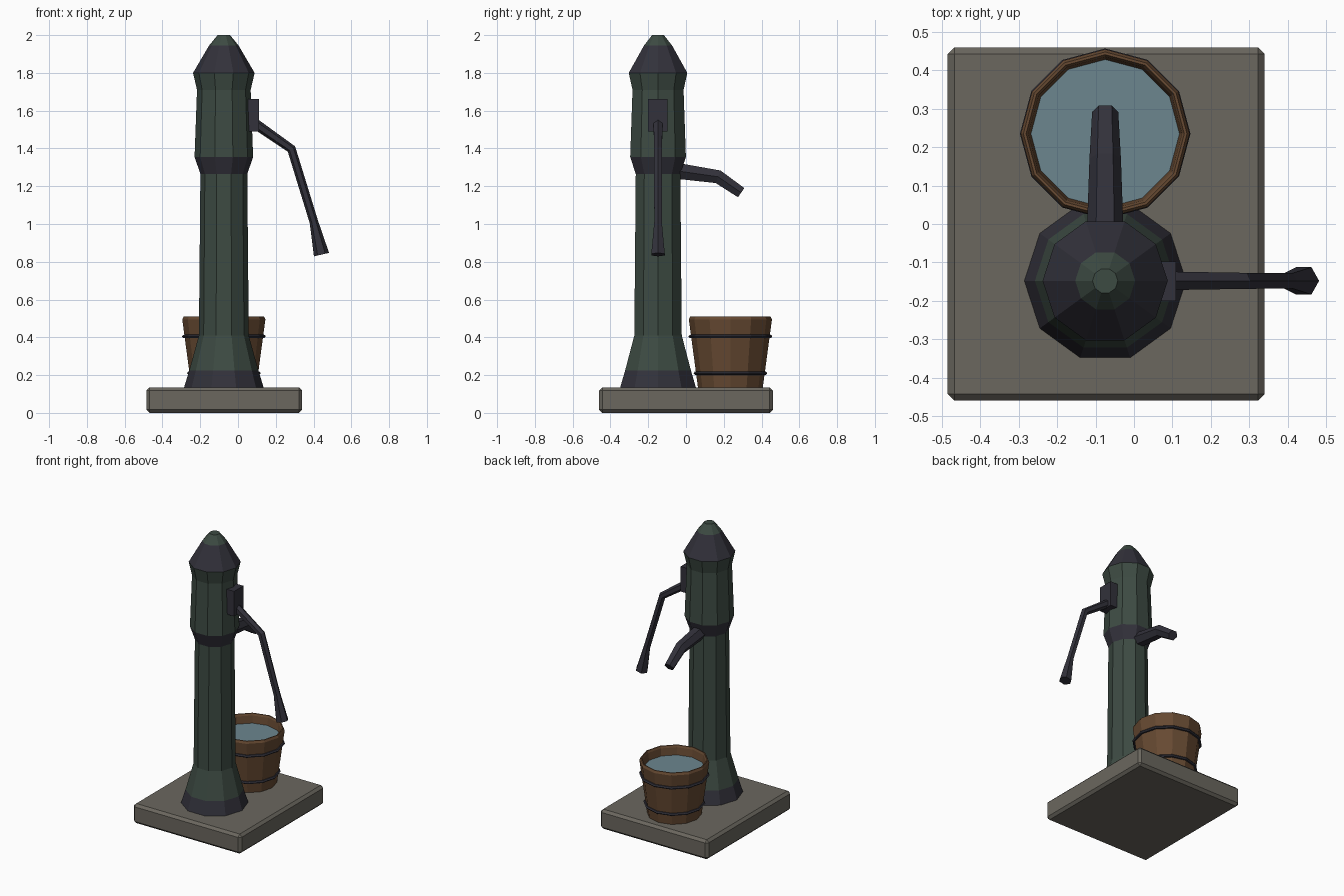
import bpy, bmesh, math
from mathutils import Vector

cube = bpy.data.objects.get("Cube")
if cube:
    bpy.data.objects.remove(cube, do_unlink=True)


def material(name, rgb):
    m = bpy.data.materials.new(name)
    m.use_nodes = True
    m.diffuse_color = (*rgb, 1)
    bsdf = next(n for n in m.node_tree.nodes if n.type == 'BSDF_PRINCIPLED')
    bsdf.inputs["Base Color"].default_value = (*rgb, 1)
    return m


STONE = material("stone", (0.145, 0.135, 0.113))
GREEN = material("green paint", (0.046, 0.069, 0.055))
IRON = material("dark iron", (0.032, 0.031, 0.043))
WOOD = material("bucket wood", (0.135, 0.068, 0.032))
WATER = material("water", (0.15, 0.24, 0.275))

PUMP = Vector((-0.075, -0.148, 0))
BUCKET = Vector((-0.075, 0.235, 0))


def finish(name, bm, *mats):
    bmesh.ops.recalc_face_normals(bm, faces=bm.faces)
    me = bpy.data.meshes.new(name)
    bm.to_mesh(me)
    bm.free()
    for m in mats:
        me.materials.append(m)
    ob = bpy.data.objects.new(name, me)
    bpy.context.collection.objects.link(ob)
    return ob


def skin(bm, rings, cap=True):
    """Bridge a list of point rings with quads; return the faces per band."""
    loops = [[bm.verts.new(p) for p in ring] for ring in rings]
    n = len(loops[0])
    bands = []
    for a, b in zip(loops, loops[1:]):
        bands.append([bm.faces.new((a[i], a[(i + 1) % n], b[(i + 1) % n], b[i]))
                      for i in range(n)])
    if cap:
        bm.faces.new(loops[0])
        bm.faces.new(loops[-1])
    return bands


def ring(centre, u, v, r, n, turn=0.0):
    angles = [turn + math.tau * i / n for i in range(n)]
    return [centre + u * (r * math.cos(a)) + v * (r * math.sin(a)) for a in angles]


def lathe(name, centre, profile, n, mats, second_bands=()):
    X, Y, Z = Vector((1, 0, 0)), Vector((0, 1, 0)), Vector((0, 0, 1))
    bm = bmesh.new()
    bands = skin(bm, [ring(centre + Z * z, X, Y, r, n) for r, z in profile])
    for b in second_bands:
        for f in bands[b]:
            f.material_index = 1
    return finish(name, bm, *mats)


def bent_rod(name, path, radii, side, turn):
    """Six-sided rod with mitred bends, lying in the plane square to side."""
    pts = [Vector(p) for p in path]
    dirs = [(b - a).normalized() for a, b in zip(pts, pts[1:])]
    rings = []
    for i, (p, r) in enumerate(zip(pts, radii)):
        t = (dirs[max(i - 1, 0)] + dirs[min(i, len(dirs) - 1)]).normalized()
        rings.append(ring(p, side, t.cross(side), r, 6, turn))
    bm = bmesh.new()
    skin(bm, rings)
    return finish(name, bm, IRON)


def block(name, low, high, bevel, mat):
    low, high = Vector(low), Vector(high)
    bm = bmesh.new()
    bmesh.ops.create_cube(bm, size=1)
    for v in bm.verts:
        v.co = (low + high) / 2 + v.co * (high - low)
    if bevel:
        bmesh.ops.bevel(bm, geom=bm.edges[:], offset=bevel, segments=1, affect='EDGES')
    return finish(name, bm, mat)


# Stone slab
block("stone_base", (-0.485, -0.46, 0), (0.34, 0.46, 0.135), 0.017, STONE)

# Pump column: green with iron foot, collar and hood
lathe("pump_body", PUMP,
      [(0.212, 0.13), (0.183, 0.225), (0.132, 0.41), (0.124, 1.265), (0.155, 1.355),
       (0.142, 1.71), (0.163, 1.8), (0.078, 1.945), (0.033, 2.0)],
      10, (GREEN, IRON), second_bands=(0, 3, 6))

# Handle and its bracket, on the left side
block("handle_bracket", (0.04, -0.2, 1.49), (0.11, -0.098, 1.663), 0, IRON)
bent_rod("pump_handle",
         [(0.07, -0.148, 1.545), (0.283, -0.148, 1.397), (0.402, -0.148, 1.01),
          (0.442, -0.148, 0.838)],
         [0.028, 0.024, 0.023, 0.041], Vector((0, 1, 0)), math.pi / 2)

# Spout, pouring over the bucket at the back
bent_rod("spout",
         [(-0.075, -0.06, 1.283), (-0.075, 0.17, 1.25), (-0.075, 0.292, 1.166)],
         [0.049, 0.041, 0.034], Vector((1, 0, 0)), 0)

# Bucket: outer wall, chamfered rim and inner wall down to a floor
lathe("bucket", BUCKET,
      [(0.171, 0.13), (0.22, 0.495), (0.213, 0.51), (0.206, 0.51), (0.2, 0.497),
       (0.155, 0.16)], 12, (WOOD,))
lathe("bucket_water", BUCKET, [(0.193, 0.44), (0.194, 0.447)], 12, (WATER,))

# Iron hoops around the bucket
for name, r, z in (("lower_hoop", 0.182, 0.21), ("upper_hoop", 0.209, 0.405)):
    lathe(name, BUCKET,
          [(r - 0.006, z - 0.01), (r + 0.007, z - 0.008), (r + 0.013, z),
           (r + 0.007, z + 0.008), (r - 0.006, z + 0.01)], 12, (IRON,))
